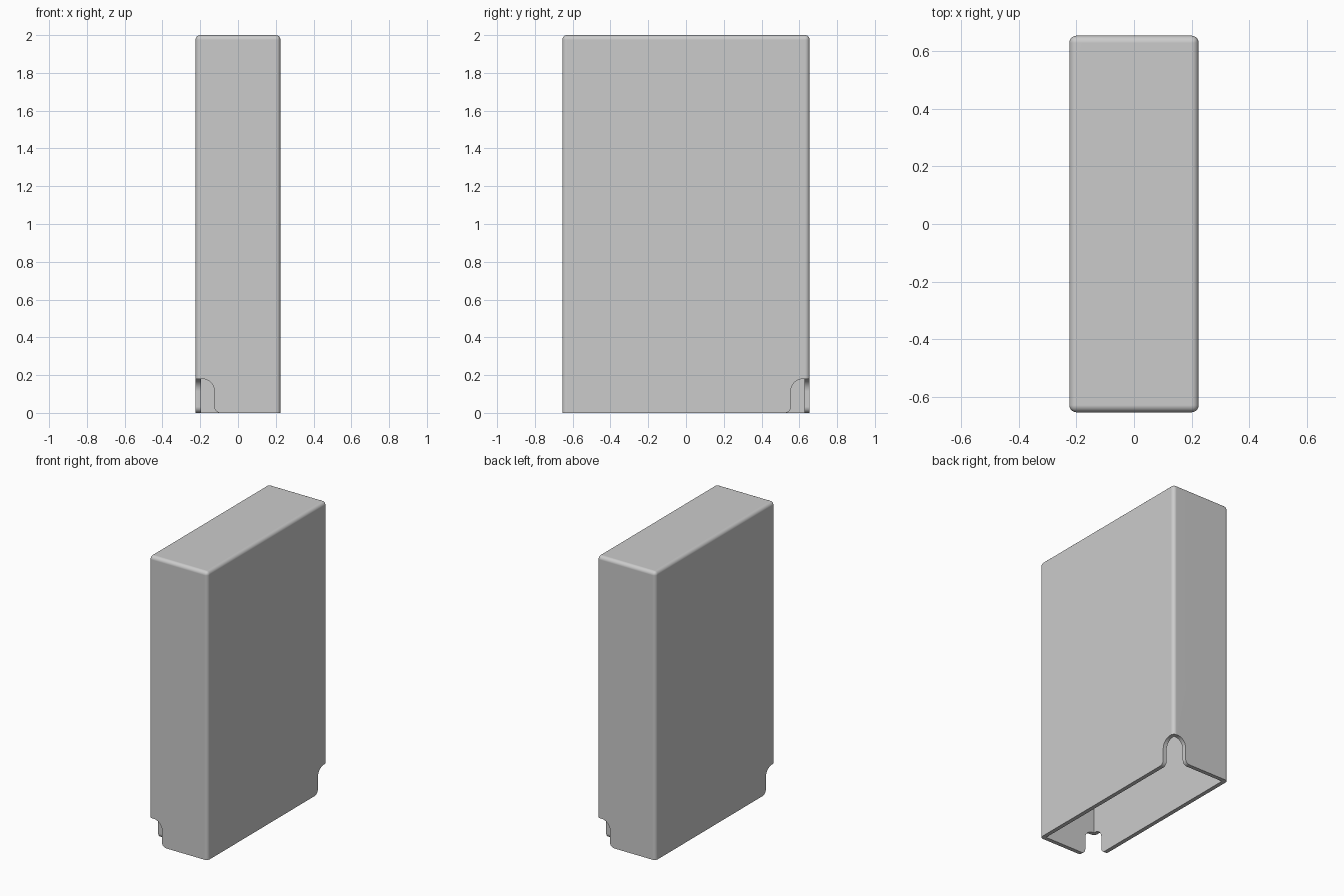
import bpy, bmesh, math

WIDTH, DEPTH, HEIGHT = 0.45, 1.31, 2.0
WALL, ROUND = 0.028, 0.025

if "Cube" in bpy.data.objects:
    bpy.data.objects.remove(bpy.data.objects["Cube"], do_unlink=True)

grey = bpy.data.materials.new("plain_grey")
grey.use_nodes = True
grey.diffuse_color = (0.6, 0.6, 0.6, 1)
grey.node_tree.nodes["Principled BSDF"].inputs["Base Color"].default_value = grey.diffuse_color


def add_object(name, bm):
    bmesh.ops.recalc_face_normals(bm, faces=bm.faces)
    mesh = bpy.data.meshes.new(name)
    bm.to_mesh(mesh)
    bm.free()
    mesh.materials.append(grey)
    obj = bpy.data.objects.new(name, mesh)
    bpy.context.collection.objects.link(obj)
    return obj


def box(name, size, bottom, radius=0):
    """Box with rounded upright and top edges; the bottom stays sharp."""
    bm = bmesh.new()
    bmesh.ops.create_cube(bm, size=1)
    for v in bm.verts:
        v.co = (v.co.x * size[0], v.co.y * size[1], (v.co.z + 0.5) * size[2] + bottom)
    if radius:
        edges = [e for e in bm.edges if max(v.co.z for v in e.verts) > bottom + 0.1]
        bmesh.ops.bevel(bm, geom=edges, offset=radius, segments=5, profile=0.5, affect='EDGES')
    return add_object(name, bm)


def arc(cx, cz, radius, start, end, steps=8):
    angles = [math.radians(start + (end - start) * i / steps) for i in range(steps + 1)]
    return [(cx + radius * math.cos(a), cz + radius * math.sin(a)) for a in angles]


# Notch outline: distance from the corner, height; arched top and flared foot
reach, top, bend, flare = 0.10, 0.18, 0.065, 0.032
outline = [(-0.05, -0.05), (-0.05, top)]
outline += arc(reach - bend, top - bend, bend, 90, 0)
outline += arc(reach + flare, flare, flare, 180, 270)
outline += [(reach + flare, -0.05)]


def notch_cutter(name, side, across_x):
    """Prism through one wall beside the corner on the given side."""
    bm = bmesh.new()
    rings = []
    for d in (-0.05, WALL + 0.002):
        ring = []
        for t, z in outline:
            dx, dy = (d, t) if across_x else (t, d)
            ring.append(bm.verts.new((side * (WIDTH / 2 - dx), side * (DEPTH / 2 - dy), z)))
        bm.faces.new(ring)
        rings.append(ring)
    count = len(outline)
    for i in range(count):
        j = (i + 1) % count
        bm.faces.new((rings[0][i], rings[0][j], rings[1][j], rings[1][i]))
    return add_object(name, bm)


# Rounded sleeve, hollow and open underneath
sleeve = box("sleeve", (WIDTH, DEPTH, HEIGHT), 0, ROUND)
cutters = [box("hollow_cutter", (WIDTH - 2 * WALL, DEPTH - 2 * WALL, HEIGHT - WALL + 0.1), -0.1)]

# Finger notches at two opposite corners
for side in (-1, 1):
    for across_x in (True, False):
        cutters.append(notch_cutter("notch_cutter", side, across_x))

bpy.context.view_layer.objects.active = sleeve
sleeve.select_set(True)
for cutter in cutters:
    cutter.hide_render = True
    mod = sleeve.modifiers.new("cut", 'BOOLEAN')
    mod.operation, mod.solver, mod.object = 'DIFFERENCE', 'EXACT', cutter
    bpy.ops.object.modifier_apply(modifier=mod.name)
    bpy.data.objects.remove(cutter, do_unlink=True)

# Smooth rounded edges with flat panels
bpy.ops.object.shade_smooth_by_angle(angle=math.radians(35))
weighted = sleeve.modifiers.new("flat_panels", 'WEIGHTED_NORMAL')
weighted.keep_sharp = True
